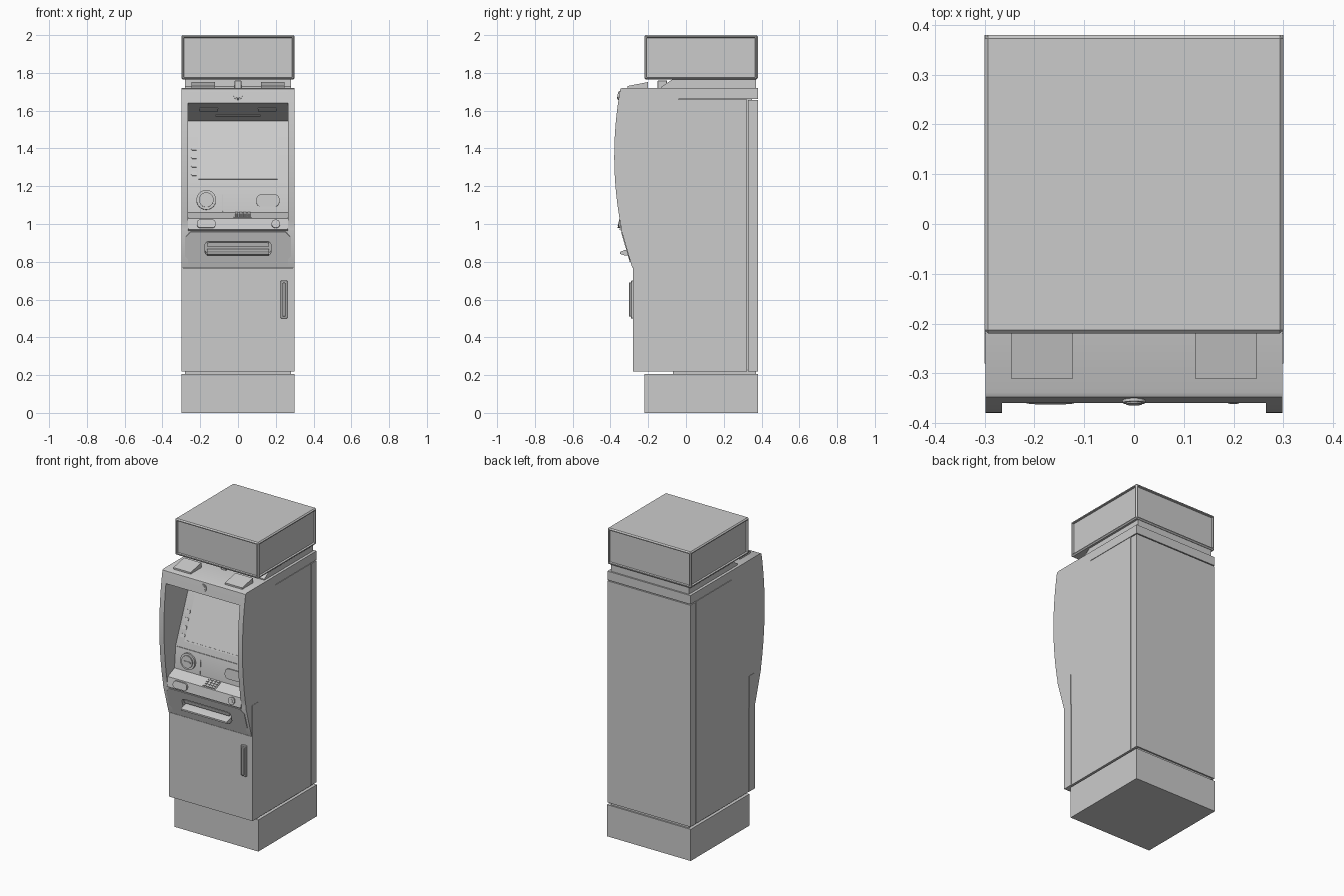
import bpy, bmesh
from math import sin, cos, pi, atan2
from mathutils import Matrix

if "Cube" in bpy.data.objects:
    bpy.data.objects.remove(bpy.data.objects["Cube"])


def make(name, bm):
    bmesh.ops.recalc_face_normals(bm, faces=bm.faces[:])
    me = bpy.data.meshes.new(name)
    bm.to_mesh(me)
    bm.free()
    ob = bpy.data.objects.new(name, me)
    bpy.context.collection.objects.link(ob)
    return ob


def extrude(name, pts, vec):
    bm = bmesh.new()
    f = bm.faces.new([bm.verts.new(p) for p in pts])
    r = bmesh.ops.extrude_face_region(bm, geom=[f], use_keep_orig=True)
    bmesh.ops.translate(bm, vec=vec, verts=[v for v in r['geom'] if isinstance(v, bmesh.types.BMVert)])
    return make(name, bm)


def prism(name, prof, x0, x1):
    """Side profile of (y, z) points swept from x0 to x1."""
    return extrude(name, [(x0, y, z) for y, z in prof], (x1 - x0, 0, 0))


def box(name, x0, x1, y0, y1, z0, z1, bevel=0.0):
    bm = bmesh.new()
    bmesh.ops.create_cube(bm, size=1)
    for v in bm.verts:
        v.co = ((x0 + x1) / 2 + v.co.x * (x1 - x0), (y0 + y1) / 2 + v.co.y * (y1 - y0),
                (z0 + z1) / 2 + v.co.z * (z1 - z0))
    if bevel:
        bmesh.ops.bevel(bm, geom=bm.edges[:], offset=bevel, segments=1, affect='EDGES')
    return make(name, bm)


def pad(name, face, x, z, w, h, r, depth, segs=6, sink=0.004):
    """Rounded plate lying on a sloping face given by two (y, z) points."""
    (ya, za), (yb, zb) = face
    y = ya + (yb - ya) * (z - za) / (zb - za)
    lean = atan2(yb - ya, zb - za)
    pts = []
    for q, (sx, sz) in enumerate(((1, 1), (-1, 1), (-1, -1), (1, -1))):
        for i in range(segs + 1):
            a = pi / 2 * (q + i / segs)
            pts.append((sx * (w / 2 - r) + r * cos(a), sink, sz * (h / 2 - r) + r * sin(a)))
    ob = extrude(name, pts, (0, -depth - sink, 0))
    bm = bmesh.new()
    bm.from_mesh(ob.data)
    bmesh.ops.remove_doubles(bm, verts=bm.verts[:], dist=1e-5)
    bm.to_mesh(ob.data)
    bm.free()
    ob.data.transform(Matrix.Translation((x, y, z)) @ Matrix.Rotation(-lean, 4, 'X'))
    return ob


def bulge(z):
    return -0.38 + 0.035 * ((z - 1.36) / 0.37) ** 2


# sloping faces of the fascia, as (y, z) pairs from bottom to top
LOWER = ((-0.285, 0.77), (-0.342, 0.965))
LEDGE = ((-0.352, 0.97), (-0.34, 1.03))
SHELF = ((-0.34, 1.03), (-0.272, 1.06))
PANEL = ((-0.272, 1.06), (-0.26, 1.2))
SCREEN = ((-0.26, 1.2), (-0.12, 1.545))
CEILING = ((-0.12, 1.545), (bulge(1.64), 1.64))
BEZEL = ((bulge(1.64), 1.64), (bulge(1.715), 1.715))
BX = 0.298

# plinth and recessed necks
box("plinth", -0.3, 0.3, -0.22, 0.38, 0, 0.205)
box("plinth_neck", -0.28, 0.28, -0.07, 0.37, 0.2, 0.225)
prism("head_neck", [(-0.13, 1.715), (-0.13, 1.727), (-0.07, 1.767), (0.37, 1.767), (0.37, 1.715)], -0.28, 0.28)

# main cabinet, back door and top band
box("cabinet", -BX, BX, -0.04, 0.324, 0.22, 1.66)
box("cabinet_core", -0.29, 0.29, -0.04, 0.35, 0.23, 1.7)
box("back_door", -BX, BX, 0.328, 0.38, 0.22, 1.657)
box("top_band", -BX, BX, -0.04, 0.38, 1.663, 1.72)

# curved cheeks on both sides of the recess
foot = [(-0.04, 0.22), (-0.22, 0.22), (-0.22, 0.77), LOWER[0], LOWER[1]]
arc = [(bulge(0.97 + i * 0.745 / 16), 0.97 + i * 0.745 / 16) for i in range(17)]
cheek = foot + arc + [(-0.338, 1.72), (-0.04, 1.72)]
for side, s in (("left", -1), ("right", 1)):
    prism("cheek_" + side, cheek, s * 0.265, s * BX)
    box("side_strip_" + side, s * 0.29, s * 0.3, -0.28, -0.22, 0.22, 0.97)
    # sloped lamp housings on top
    prism("lamp_" + side, [(-0.31, 1.715), (-0.31, 1.73), (-0.2, 1.752), (-0.2, 1.715)], s * 0.123, s * 0.247)

# recessed centre of the fascia
middle = foot + [LEDGE[0], LEDGE[1], SHELF[1], PANEL[1], SCREEN[1], BEZEL[0],
                 (bulge(1.68), 1.68), BEZEL[1], (-0.338, 1.72), (-0.04, 1.72)]
fascia = prism("fascia", middle, -0.265, 0.265)

# lower plate with the tray opening
plate = pad("lower_plate", LOWER, 0, 0.88, 0.56, 0.165, 0.03, 0.004, segs=1)
cutter = pad("tray_cutter", LOWER, 0, 0.872, 0.35, 0.075, 0.02, 0.03, sink=0.035)
cutter.hide_render = True
cutter.hide_viewport = True
for ob in (fascia, plate):
    m = ob.modifiers.new("tray", 'BOOLEAN')
    m.object, m.operation, m.solver = cutter, 'DIFFERENCE', 'EXACT'
prism("tray_lip", [(-0.27, 0.838), (-0.32, 0.832), (-0.35, 0.842), (-0.35, 0.852), (-0.325, 0.862), (-0.27, 0.87)],
      -0.165, 0.165)
pad("tray_shutter", LOWER, 0, 0.889, 0.33, 0.025, 0.01, 0.0, sink=0.03)

# safe door and handle
box("safe_door", -0.3, 0.3, -0.28, -0.215, 0.22, 0.766)
box("handle_plate", 0.225, 0.262, -0.292, -0.275, 0.5, 0.7, 0.003)
box("handle_grip", 0.235, 0.252, -0.303, -0.285, 0.51, 0.69, 0.003)

# screen with border bars and side markers
pad("screen", SCREEN, 0, 1.378, 0.42, 0.29, 0.004, 0.003)
for name, z in (("top", 1.515), ("bottom", 1.24)):
    pad("screen_bar_" + name, SCREEN, 0, z, 0.42, 0.008, 0.002, 0.007, segs=1)
for i in range(4):
    pad("screen_marker_%d" % i, SCREEN, -0.232, 1.265 + i * 0.045, 0.032, 0.022, 0.006, 0.004, segs=2)

# card reader, receipt slot and panel divider
pad("card_reader_ring", PANEL, -0.168, 1.127, 0.104, 0.104, 0.052, 0.012, segs=10)
pad("card_reader_hub", PANEL, -0.168, 1.127, 0.078, 0.078, 0.039, 0.02, segs=10)
pad("card_slot", PANEL, -0.168, 1.127, 0.056, 0.01, 0.004, 0.024, segs=2)
pad("receipt_slot", PANEL, 0.158, 1.124, 0.122, 0.064, 0.025, 0.008)
pad("panel_divider", PANEL, -0.082, 1.112, 0.004, 0.09, 0.001, 0.003, segs=1)
pad("panel_ledge", PANEL, 0, 1.197, 0.52, 0.006, 0.001, 0.004, segs=1)

# keypad on the shelf
pad("keypad_base", SHELF, 0.025, 1.046, 0.095, 0.066, 0.004, 0.003, segs=2)
for c in range(4):
    for r in range(4):
        pad("key_%d_%d" % (r, c), SHELF, -0.008 + c * 0.022, 1.036 + r * 0.0065, 0.017, 0.012, 0.002, 0.007, segs=1)

# reader and socket on the front ledge
pad("contactless_pad", LEDGE, -0.168, 1.0, 0.1, 0.045, 0.02, 0.012)
pad("socket", LEDGE, 0.2, 1.0, 0.045, 0.045, 0.0225, 0.01)
pad("socket_core", LEDGE, 0.2, 1.0, 0.022, 0.022, 0.011, 0.014)

# ceiling lamps, camera and its stalk
pad("ceiling_slot", CEILING, 0, 1.575, 0.24, 0.012, 0.003, 0.004, segs=1)
for s in (-1, 1):
    pad("ceiling_lamp", CEILING, s * 0.155, 1.608, 0.1, 0.04, 0.006, 0.005, segs=2)
pad("camera_ring", BEZEL, 0, 1.68, 0.046, 0.046, 0.023, 0.006, segs=8)
pad("camera_lens", BEZEL, 0, 1.68, 0.032, 0.032, 0.016, 0.009, segs=8)
box("top_sensor", -0.018, 0.018, -0.15, -0.1, 1.715, 1.76, 0.003)

# head box with recessed panels on all four sides
head = box("head_box", -0.3, 0.3, -0.22, 0.38, 1.765, 2.0, 0.007)
bm = bmesh.new()
bm.from_mesh(head.data)
sides = [f for f in bm.faces if f.calc_area() > 0.05 and abs(f.normal.z) < 0.1]
bmesh.ops.inset_individual(bm, faces=sides, thickness=0.008)
bmesh.ops.inset_individual(bm, faces=sides, thickness=0.002, depth=-0.012)
bm.to_mesh(head.data)
bm.free()

# smooth the curved parts while keeping edges sharp
for ob in bpy.context.scene.objects:
    ob.select_set(not ob.hide_viewport)
bpy.context.view_layer.objects.active = head
bpy.ops.object.shade_smooth_by_angle(angle=0.5)
